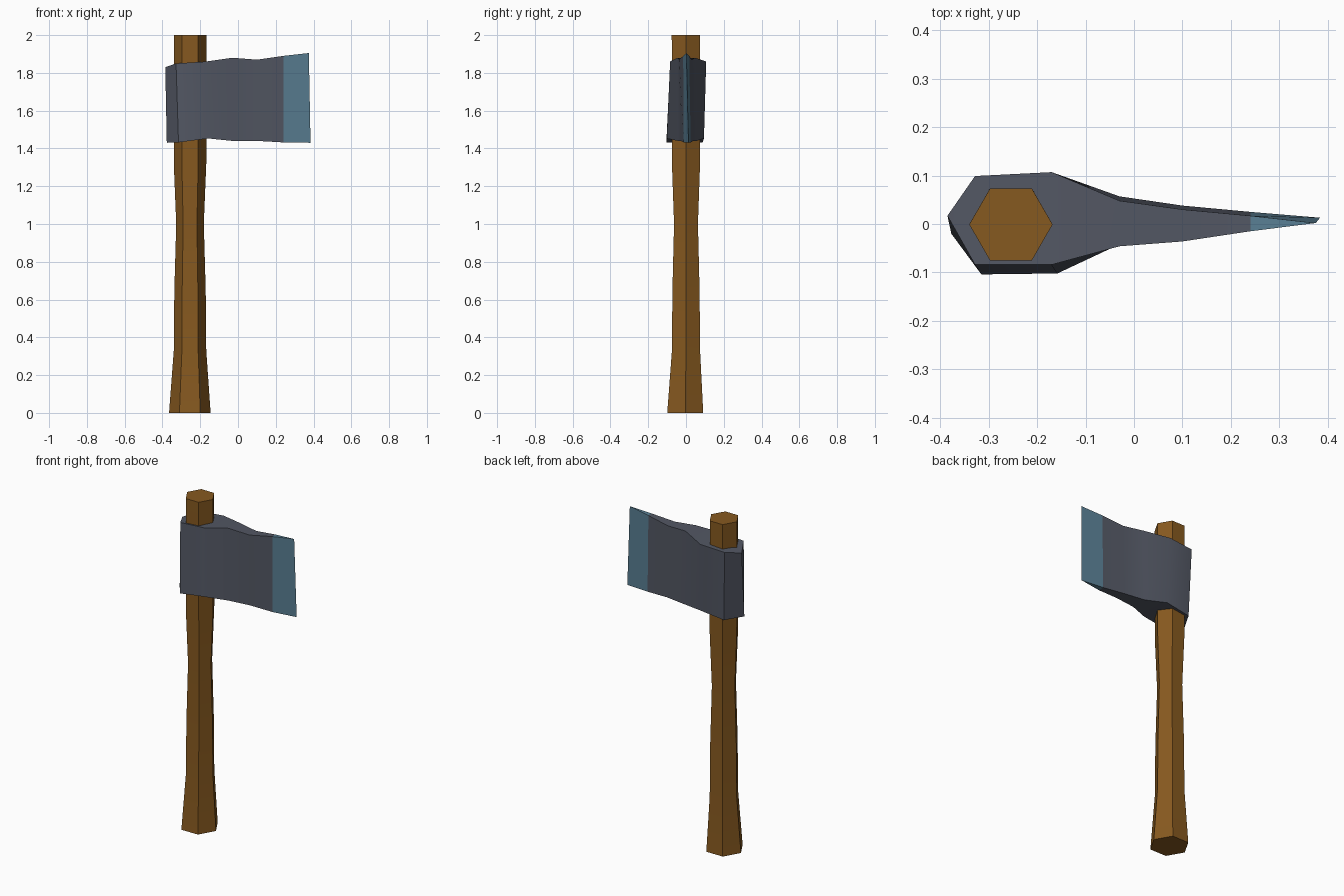
import bpy, bmesh
from math import cos, sin, pi, radians

if "Cube" in bpy.data.objects:
    bpy.data.objects.remove(bpy.data.objects["Cube"])


def material(name, rgb):
    m = bpy.data.materials.new(name)
    m.diffuse_color = (*rgb, 1)
    m.use_nodes = True
    m.node_tree.nodes["Principled BSDF"].inputs["Base Color"].default_value = m.diffuse_color
    return m


def finish(bm, name, mats, smooth=True):
    bmesh.ops.recalc_face_normals(bm, faces=bm.faces)
    me = bpy.data.meshes.new(name)
    bm.to_mesh(me)
    bm.free()
    for m in mats:
        me.materials.append(m)
    ob = bpy.data.objects.new(name, me)
    bpy.context.collection.objects.link(ob)
    if smooth:
        bpy.context.view_layer.objects.active = ob
        ob.select_set(True)
        bpy.ops.object.shade_smooth_by_angle(angle=radians(30))
        ob.select_set(False)
    return ob


wood = material("wood", (0.24, 0.10, 0.014))
steel = material("steel", (0.085, 0.095, 0.125))
bright = material("edge_steel", (0.10, 0.21, 0.29))

# Handle: hexagonal rings (z, radius, centre x, centre y)
bm = bmesh.new()
rings = []
for z, r, cx, cy in [(0, .11, -.255, -.004), (.33, .086, -.254, 0), (.65, .083, -.254, 0),
                     (1.0, .073, -.254, 0), (1.32, .086, -.254, 0), (2.0, .086, -.254, -.001)]:
    rings.append([bm.verts.new((cx + r * cos(i * pi / 3), cy + r * sin(i * pi / 3), z))
                  for i in range(6)])
for a, b in zip(rings, rings[1:]):
    for i in range(6):
        j = (i + 1) % 6
        bm.faces.new((a[i], a[j], b[j], b[i]))
bm.faces.new(rings[0])
bm.faces.new(rings[-1])
finish(bm, "handle", [wood])

# Axe head: sections from poll to cutting edge (x, y front, y back, z)
top = [(-.385, .017, .017, 1.83), (-.328, -.084, .099, 1.85), (-.17, -.084, .107, 1.86),
       (-.03, -.046, .048, 1.88), (.10, -.036, .03, 1.87), (.24, -.015, .017, 1.89),
       (.375, .002, .002, 1.905)]
bottom = [(-.377, -.02, -.02, 1.43), (-.315, -.104, .088, 1.432), (-.158, -.102, .095, 1.453),
          (-.03, -.042, .057, 1.44), (.10, -.026, .038, 1.44), (.24, -.012, .025, 1.432),
          (.384, .013, .013, 1.43)]


def section_verts(bm, rows):
    out = []
    for x, y0, y1, z in rows:
        front = bm.verts.new((x, y0, z))
        back = front if y0 == y1 else bm.verts.new((x, y1, z))
        out.append((front, back))
    return out


bm = bmesh.new()
t, b = section_verts(bm, top), section_verts(bm, bottom)
for i in range(len(t) - 1):
    quads = [(t[i][s], t[i + 1][s], b[i + 1][s], b[i][s]) for s in (0, 1)]
    quads += [(r[i][0], r[i + 1][0], r[i + 1][1], r[i][1]) for r in (t, b)]
    for q in quads:
        f = bm.faces.new(list(dict.fromkeys(q)))
        f.material_index = int(i == len(t) - 2)   # bright cutting edge
finish(bm, "axe_head", [steel, bright])
